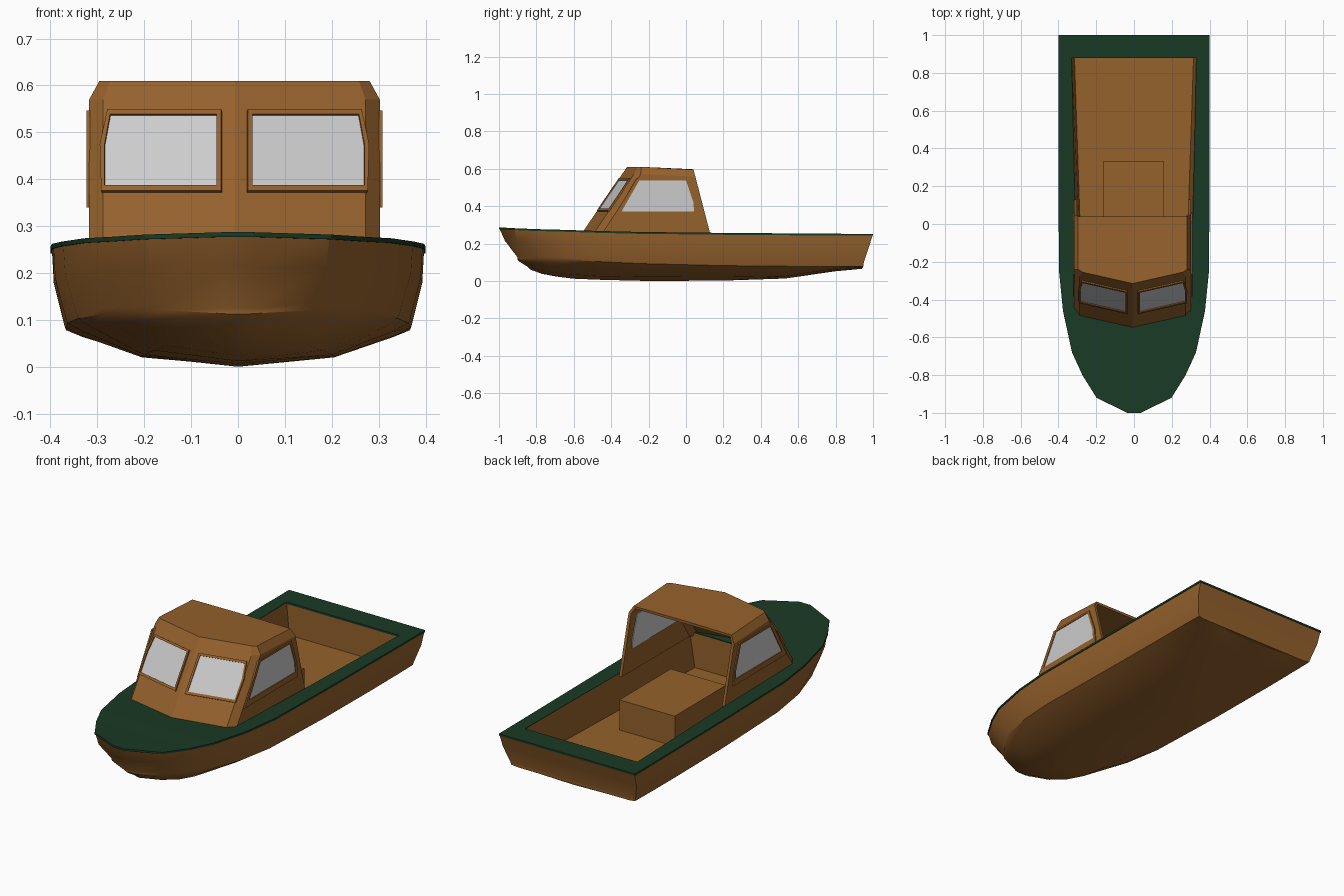
import bpy, bmesh, math
from mathutils import Vector as V

if "Cube" in bpy.data.objects:
    bpy.data.objects.remove(bpy.data.objects["Cube"])


def material(name, rgb):
    m = bpy.data.materials.new(name)
    m.diffuse_color = (*rgb, 1)
    m.use_nodes = True
    m.node_tree.nodes["Principled BSDF"].inputs["Base Color"].default_value = m.diffuse_color
    return m


BROWN = material("brown_paint", (0.3, 0.12, 0.025))
GREEN = material("green_paint", (0.01, 0.042, 0.018))


def build(name, verts, faces, mat=None, recalc=True, smooth=None):
    me = bpy.data.meshes.new(name)
    me.from_pydata([tuple(v) for v in verts], [], faces)
    if recalc:
        bm = bmesh.new()
        bm.from_mesh(me)
        bmesh.ops.recalc_face_normals(bm, faces=bm.faces)
        bm.to_mesh(me)
        bm.free()
    ob = bpy.data.objects.new(name, me)
    bpy.context.collection.objects.link(ob)
    if mat:
        me.materials.append(mat)
    if smooth:
        bpy.ops.object.select_all(action='DESELECT')
        ob.select_set(True)
        bpy.context.view_layer.objects.active = ob
        bpy.ops.object.shade_smooth_by_angle(angle=math.radians(smooth))
    return ob


def mirror_x(p):
    return V((-p[0], p[1], p[2]))


# Hull: long lines from bow to stern, right half
gunwale = [(.03, -1, .285), (.195, -.92, .28), (.27, -.8, .275), (.325, -.68, .272), (.373, -.46, .265),
           (.394, -.25, .26), (.397, .2, .255), (.397, .6, .252), (.397, .88, .25), (.397, 1, .25)]
chine = [(.03, -.9, .125), (.15, -.85, .132), (.23, -.75, .13), (.29, -.65, .125), (.345, -.46, .115),
         (.368, -.25, .105), (.372, .2, .094), (.371, .6, .09), (.37, .84, .09), (.368, .948, .09)]
bilge = [(.02, -.85, .078), (.1, -.79, .06), (.15, -.71, .045), (.18, -.62, .035), (.2, -.46, .025),
         (.205, -.25, .022), (.205, .2, .02), (.205, .53, .025), (.205, .8, .058), (.205, .942, .07)]
keel = [(0, -.83, .06), (0, -.77, .038), (0, -.69, .023), (0, -.6, .012), (0, -.45, .006),
        (0, -.2, 0), (0, .2, .002), (0, .53, .013), (0, .8, .052), (0, .942, .065)]

verts, faces = [], []
for g, c, b, k in zip(gunwale, chine, bilge, keel):
    g, c, b, k = V(g), V(c), V(b), V(k)
    side = c.lerp(g, .55) + V((.3 * (g.x - c.x), -.012 if g.y < -.7 else 0, 0))
    lip = c - V((.004, 0, .012))
    rail = b.lerp(lip, .78) - V((0, 0, .003))
    half = [b, rail, lip, c, side, g]
    verts += [mirror_x(p) for p in reversed(half)] + [k] + half
n = 13
for i in range(len(keel) - 1):
    for j in range(n - 1):
        a = i * n + j
        faces.append((a, a + 1, a + n + 1, a + n))
for base in (0, (len(keel) - 1) * n):      # stem and transom
    for j in range(5):
        faces.append((base + j, base + j + 1, base + n - 2 - j, base + n - 1 - j))
    faces.append((base + 5, base + 6, base + 7))
build("hull", verts, faces, BROWN, smooth=32)

# Deck: closed over the bow, a rim around the open cockpit
FRONT, AFT = -.46, .88


def inner(y):
    return .30 + .03 * (y - FRONT) / (AFT - FRONT)


verts, faces = [], []
for x, y, z in gunwale:
    o, q = x + .003, inner(y) if FRONT <= y <= AFT else x * .8
    verts += [(-o, y, z + .002), (-q, y, z + .002), (q, y, z + .002), (o, y, z + .002)]
for i in range(len(gunwale) - 1):
    y0, y1 = gunwale[i][1], gunwale[i + 1][1]
    for j in range(3):
        if j == 1 and y0 >= FRONT and y1 <= AFT:
            continue
        a = i * 4 + j
        faces.append((a, a + 1, a + 5, a + 4))
deck = build("deck", verts, faces, GREEN, recalc=False)
mod = deck.modifiers.new("thickness", 'SOLIDIFY')
mod.thickness, mod.offset = .01, -1

# Cockpit well: walls and floor
FLOOR = .08
top = [(-inner(FRONT), FRONT, .262), (inner(FRONT), FRONT, .262),
       (inner(AFT), AFT, .248), (-inner(AFT), AFT, .248)]
bot = [(-.27, FRONT, FLOOR), (.27, FRONT, FLOOR), (.315, AFT, FLOOR), (-.315, AFT, FLOOR)]
build("cockpit_well", top + bot,
      [(4, 5, 6, 7)] + [(i, (i + 1) % 4, 4 + (i + 1) % 4, 4 + i) for i in range(4)],
      BROWN, recalc=False)

# Engine box
box = [(x, y, z) for z in (FLOOR - .005, .24) for x, y in ((-.165, -.1), (.16, -.1), (.16, .33), (-.165, .33))]
build("engine_box", box, [(3, 2, 1, 0), (4, 5, 6, 7)] +
      [(i, (i + 1) % 4, 4 + (i + 1) % 4, 4 + i) for i in range(4)], BROWN)

# Cabin: open-backed shell with a raked, vee-shaped front
CX = -.0075
B, C = .07 / .31, .245 / .36


def front(x, z, back=0):
    return V((x, -.56 + B * abs(x) + C * (z - .25) + back, z))


verts = [front(0, .25), front(0, .57), front(0, .61),
         front(.28, .25), front(.28, .57), front(.265, .61),
         front(.31, .25, .04), front(.31, .57, .03), front(.288, .61, .01),
         (.31, .13, .25), (.31, .05, .558), (.288, .04, .595), (0, .04, .597)]
faces = [(0, 3, 4, 1), (1, 4, 5, 2), (3, 6, 7, 4), (4, 7, 8, 5),
         (6, 9, 10, 7), (7, 10, 11, 8), (2, 5, 8, 11, 12)]
cabin = build("cabin", verts, faces, BROWN, recalc=False)
cabin.location.x = CX
m = cabin.modifiers.new("mirror", 'MIRROR')
m.use_clip = True
m = cabin.modifiers.new("thickness", 'SOLIDIFY')
m.thickness, m.offset = .015, -1


# Windows: a flat pane through the wall and a raised frame around it
def pane(name, pts, nrm, d0, d1):
    k = len(pts)
    vs = [p + nrm * d for d in (d0, d1) for p in pts]
    fs = [tuple(range(k)), tuple(range(k, 2 * k))]
    fs += [(i, (i + 1) % k, k + (i + 1) % k, k + i) for i in range(k)]
    build(name, vs, fs).location.x = CX


def frame(name, outer, hole, nrm, d0, d1):
    k = len(outer)
    vs = [p + nrm * d for loop, d in ((outer, d0), (outer, d1), (hole, d1), (hole, d0)) for p in loop]
    fs = [(r * k + i, r * k + (i + 1) % k, (r + 1) % 4 * k + (i + 1) % k, (r + 1) % 4 * k + i)
          for r in range(4) for i in range(k)]
    build(name, vs, fs, BROWN).location.x = CX


f_in = [(.037, .383), (.037, .535), (.264, .535), (.276, .47), (.276, .383)]
f_out = [(.027, .372), (.027, .545), (.27, .545), (.286, .47), (.283, .372)]
s_in = [(-.345, .37), (-.25, .537), (0, .537), (.04, .42), (.043, .37)]
s_out = [(-.385, .34), (-.265, .547), (.01, .547), (.055, .42), (.062, .34)]
for s, tag in ((1, "right"), (-1, "left")):
    def flip(p):
        return p if s > 0 else mirror_x(p)
    nrm = flip(V((B, -1, C)).normalized())
    hole = [flip(front(x, z)) for x, z in f_in]
    rim = [flip(front(x, z)) for x, z in f_out]
    pane("front_window_" + tag, hole, nrm, -.018, .002)
    frame("front_window_frame_" + tag, rim, hole, nrm, -.002, .008)
    nrm = V((s, 0, 0))
    hole = [V((s * .31, y, z)) for y, z in s_in]
    rim = [V((s * .31, y, z)) for y, z in s_out]
    pane("side_window_" + tag, hole, nrm, -.018, .002)
    frame("side_window_frame_" + tag, rim, hole, nrm, -.002, .006)
